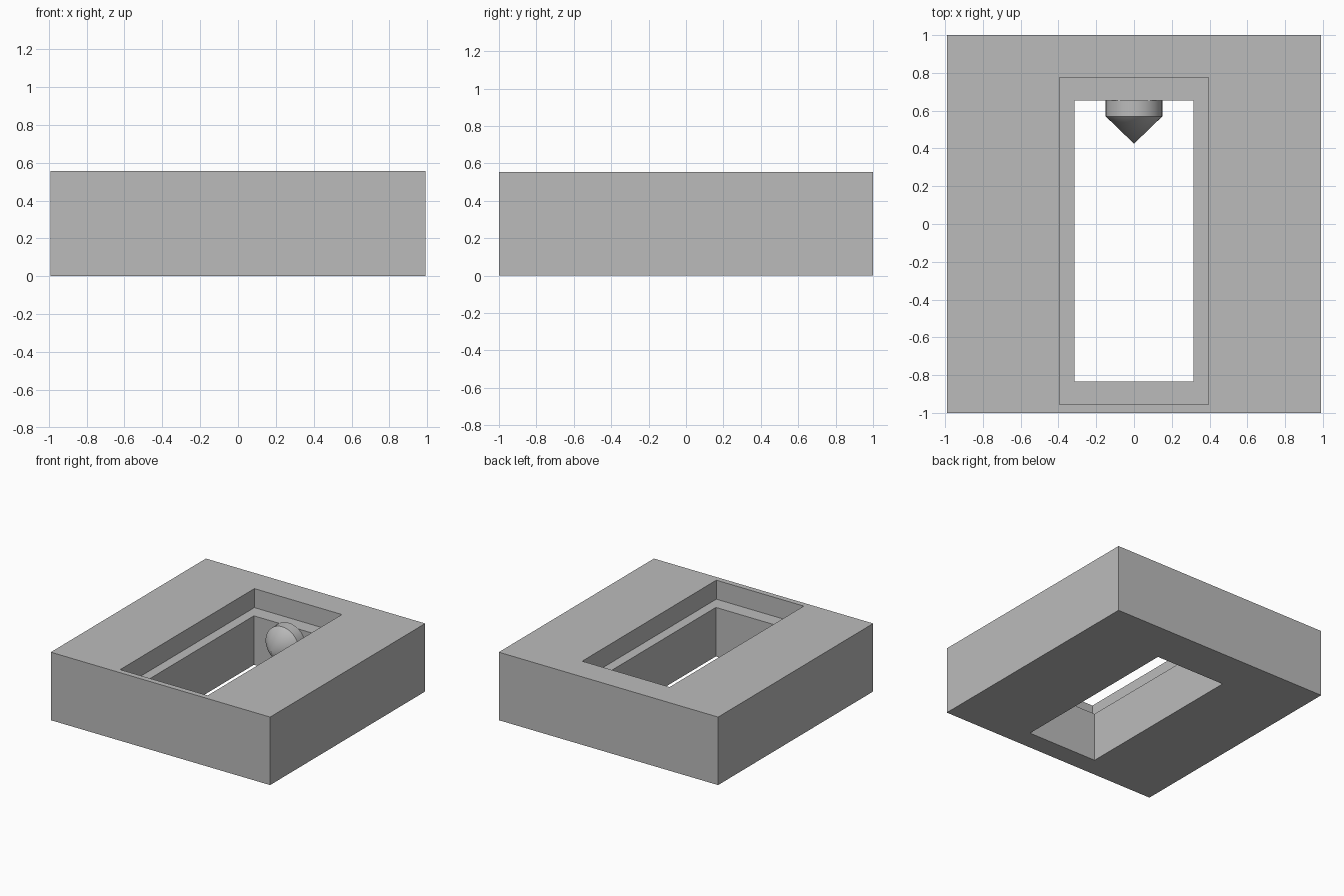
import bpy
import bmesh
from math import radians
from mathutils import Matrix, Vector

cube = bpy.data.objects.get("Cube")
if cube:
    bpy.data.objects.remove(cube, do_unlink=True)

grey = bpy.data.materials.new("plain grey")
grey.use_nodes = True
colour = (0.5, 0.5, 0.5, 1)
grey.diffuse_color = colour
grey.node_tree.nodes["Principled BSDF"].inputs["Base Color"].default_value = colour

HEIGHT, LEDGE_Z = 0.555, 0.40
OUTER = (0.99, -1.0, 1.0)        # half width, front y, back y
RECESS = (0.395, -0.955, 0.775)
OPENING = (0.315, -0.835, 0.655)


def finish(bm, name):
    bmesh.ops.recalc_face_normals(bm, faces=bm.faces)
    mesh = bpy.data.meshes.new(name)
    bm.to_mesh(mesh)
    bm.free()
    mesh.materials.append(grey)
    obj = bpy.data.objects.new(name, mesh)
    bpy.context.collection.objects.link(obj)
    return obj


def ring(bm, rect, z):
    w, front, back = rect
    corners = ((-w, front), (w, front), (w, back), (-w, back))
    return [bm.verts.new((x, y, z)) for x, y in corners]


# Block with a stepped rectangular opening: a closed loop of bridged rings
bm = bmesh.new()
steps = [(OUTER, 0), (OUTER, HEIGHT), (RECESS, HEIGHT),
         (RECESS, LEDGE_Z), (OPENING, LEDGE_Z), (OPENING, 0)]
rings = [ring(bm, rect, z) for rect, z in steps]
for i, lower in enumerate(rings):
    upper = rings[(i + 1) % len(rings)]
    for j in range(4):
        k = (j + 1) % 4
        bm.faces.new((lower[j], lower[k], upper[k], upper[j]))
finish(bm, "block")

# Pointed peg on the back wall: a profile spun about the y direction
bm = bmesh.new()
centre_z = HEIGHT / 2
profile = [(0, 0.655), (0.15, 0.655), (0.15, 0.57), (0, 0.425)]
verts = [bm.verts.new((r, y, centre_z)) for r, y in profile]
edges = [bm.edges.new(pair) for pair in zip(verts, verts[1:])]
bmesh.ops.spin(bm, geom=verts + edges, cent=(0, 0, centre_z), axis=(0, 1, 0),
               angle=radians(360), steps=48)
bmesh.ops.remove_doubles(bm, verts=bm.verts, dist=0.0005)
peg = finish(bm, "pointed_peg")
bpy.ops.object.select_all(action="DESELECT")
peg.select_set(True)
bpy.context.view_layer.objects.active = peg
bpy.ops.object.shade_smooth_by_angle(angle=radians(30))
